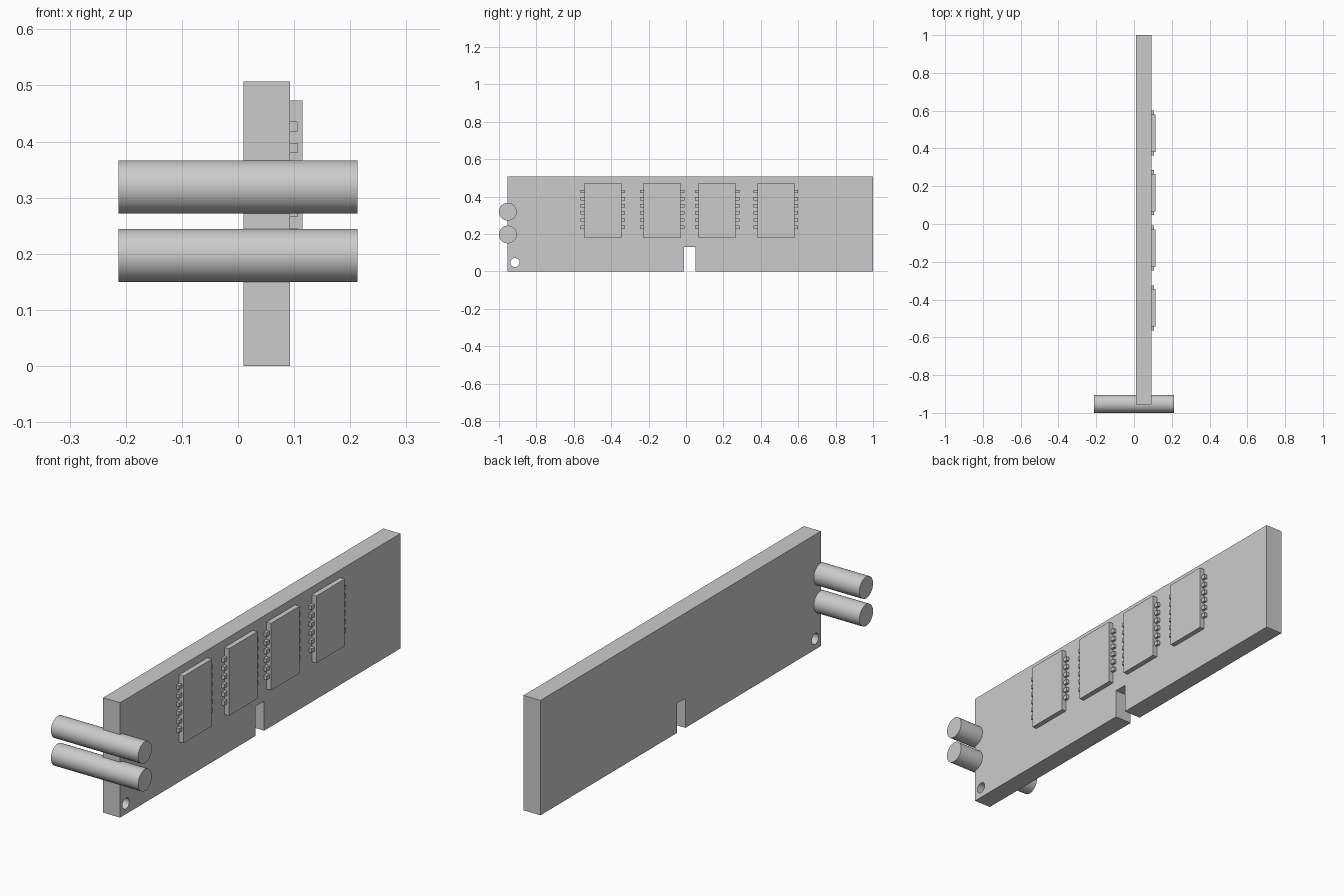
import bpy
import math

if "Cube" in bpy.data.objects:
    bpy.data.objects.remove(bpy.data.objects["Cube"])


def box(name, x, y, z):
    """Box from (min, max) ranges."""
    bpy.ops.mesh.primitive_cube_add(size=1, location=[sum(r) / 2 for r in (x, y, z)])
    ob = bpy.context.object
    ob.name = name
    ob.scale = [r[1] - r[0] for r in (x, y, z)]
    bpy.ops.object.transform_apply(location=False, rotation=False, scale=True)
    return ob


def rod(name, radius, x, y, z, sides=48):
    """Cylinder lying along x."""
    bpy.ops.mesh.primitive_cylinder_add(
        vertices=sides, radius=radius, depth=x[1] - x[0],
        location=(sum(x) / 2, y, z), rotation=(0, math.pi / 2, 0))
    ob = bpy.context.object
    ob.name = name
    bpy.ops.object.shade_smooth_by_angle(angle=math.radians(30))
    return ob


def cut(target, cutter):
    mod = target.modifiers.new("cut", 'BOOLEAN')
    mod.operation = 'DIFFERENCE'
    mod.solver = 'EXACT'
    mod.object = cutter
    bpy.context.view_layer.objects.active = target
    bpy.ops.object.modifier_apply(modifier=mod.name)
    bpy.data.objects.remove(cutter)


# Circuit board with a key notch and a round corner hole
board = box("board", (0.01, 0.093), (-0.955, 1.0), (0, 0.507))
cut(board, box("notch_cutter", (-0.1, 0.2), (-0.01, 0.05), (-0.1, 0.13)))
cut(board, rod("hole_cutter", 0.024, (-0.1, 0.2), -0.915, 0.047, 32))

# Two pegs across the end of the board
for i, z in enumerate((0.197, 0.319)):
    rod(f"peg_{i + 1}", 0.0475, (-0.213, 0.213), -0.9525, z)

# Memory chips with six pins on each side
for c, y in enumerate((-0.444, -0.128, 0.166, 0.481)):
    box(f"chip_{c + 1}", (0.09, 0.115), (y - 0.099, y + 0.099), (0.177, 0.473))
    for p in range(6):
        z = 0.2365 + 0.038 * p
        for side, s in (("left", -1), ("right", 1)):
            ends = sorted((y + s * 0.09, y + s * 0.119))
            box(f"chip_{c + 1}_pin_{side}_{p + 1}", (0.09, 0.106), ends,
                (z - 0.009, z + 0.009))
